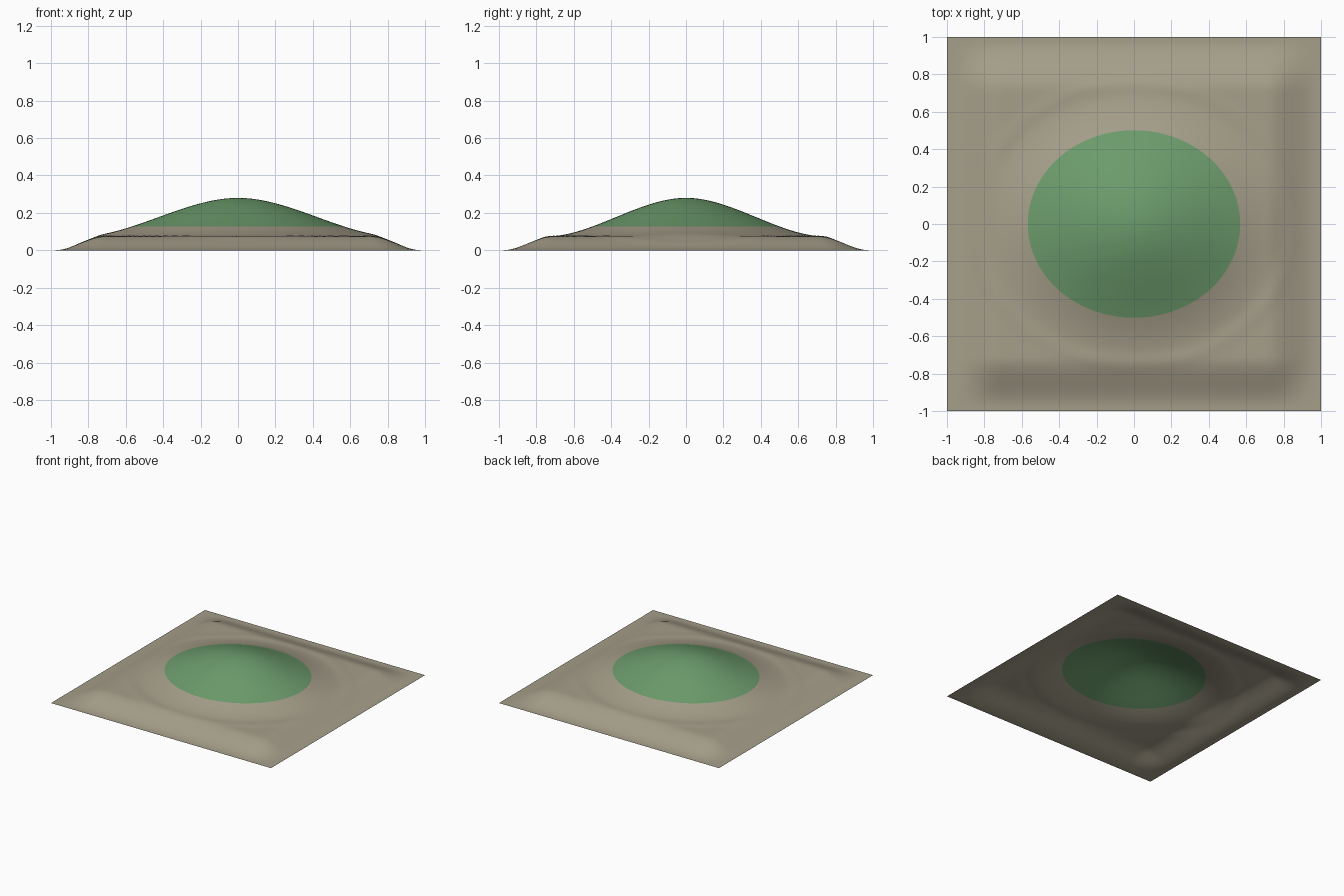
import bpy, bmesh, math

if "Cube" in bpy.data.objects:
    bpy.data.objects.remove(bpy.data.objects["Cube"])

N = 96              # grid cells per side
PLATEAU = 0.074     # height of the raised platform
MOUND = 0.206       # mound height above the platform
RX, RY = 0.85, 0.75 # mound radii
GRASS_Z = 0.127     # grass starts above this height


def smooth(t):
    t = max(0.0, min(1.0, t))
    return t * t * (3 - 2 * t)


def height(x, y):
    # platform with a sloping skirt along all four sides
    skirt = smooth((0.98 - abs(x)) / 0.27) * smooth((0.98 - abs(y)) / 0.27)
    # oval mound with a faint rim around its foot
    d = math.hypot(x / RX, y / RY)
    rim = 0.004 * max(0.0, 1 - abs(d - 1) / 0.08)
    return skirt * (PLATEAU + rim + MOUND * smooth(1 - d))


def material(name, rgb):
    m = bpy.data.materials.new(name)
    m.diffuse_color = (*rgb, 1)
    m.use_nodes = True
    m.node_tree.nodes["Principled BSDF"].inputs["Base Color"].default_value = m.diffuse_color
    return m


# terrain sheet
bm = bmesh.new()
bmesh.ops.create_grid(bm, x_segments=N, y_segments=N, size=1)
for v in bm.verts:
    v.co.z = height(v.co.x, v.co.y)

# cut the grass line, then colour by height
bmesh.ops.bisect_plane(bm, geom=bm.verts[:] + bm.edges[:] + bm.faces[:], dist=1e-5,
                       plane_co=(0, 0, GRASS_Z), plane_no=(0, 0, 1))
for f in bm.faces:
    f.smooth = True
    f.material_index = int(f.calc_center_median().z > GRASS_Z)
bm.normal_update()

mesh = bpy.data.meshes.new("hill_terrain")
bm.to_mesh(mesh)
bm.free()
mesh.materials.append(material("dry earth", (0.38, 0.345, 0.255)))
mesh.materials.append(material("grass green", (0.15, 0.33, 0.15)))
terrain = bpy.data.objects.new("hill_terrain", mesh)
bpy.context.collection.objects.link(terrain)
